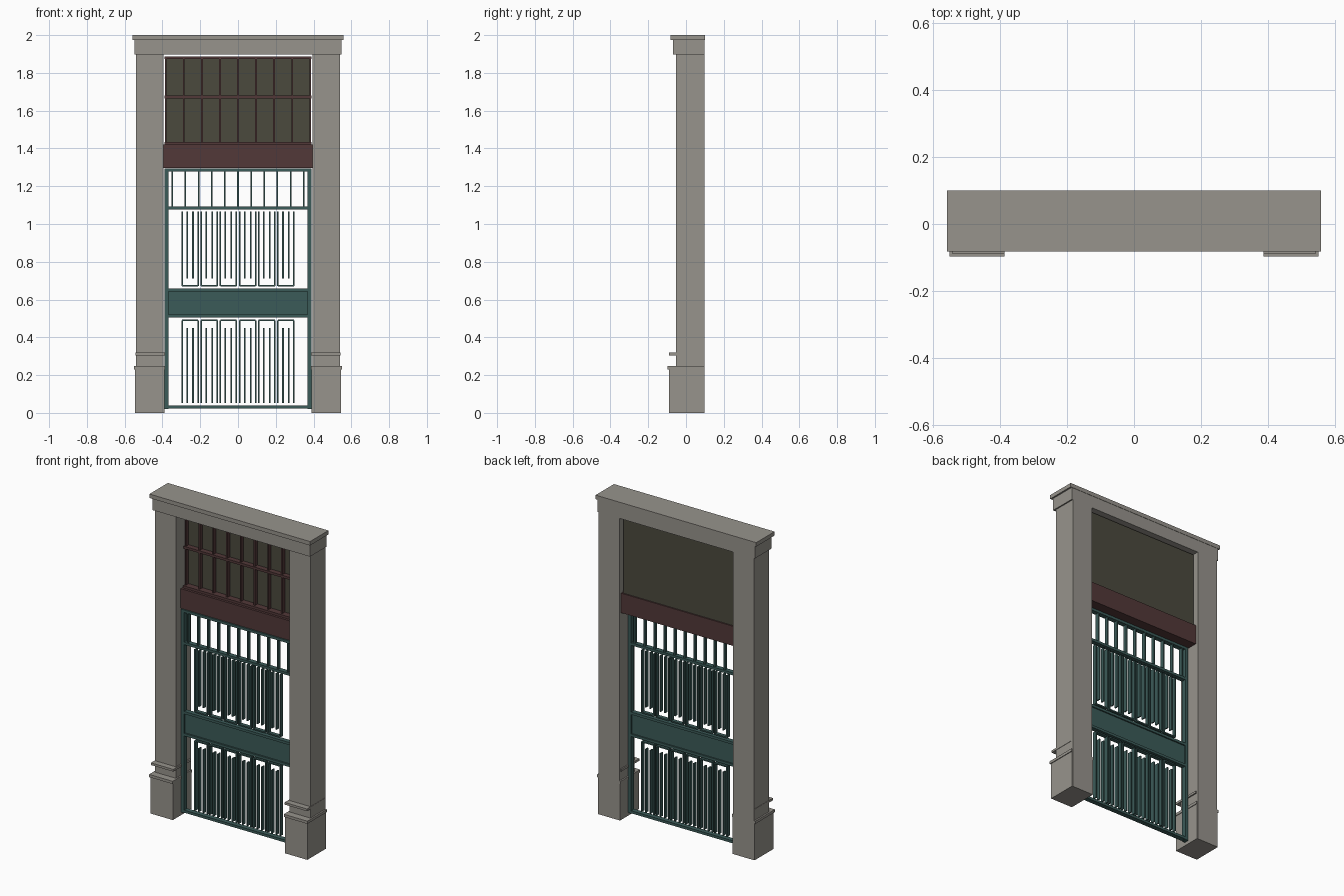
import bpy
import bmesh
from mathutils import Matrix, Vector

cube = bpy.data.objects.get("Cube")
if cube:
    bpy.data.objects.remove(cube, do_unlink=True)


def material(name, r, g, b):
    m = bpy.data.materials.new(name)
    m.use_nodes = True
    m.diffuse_color = (r, g, b, 1)
    bsdf = m.node_tree.nodes["Principled BSDF"]
    bsdf.inputs["Base Color"].default_value = (r, g, b, 1)
    bsdf.inputs["Roughness"].default_value = 0.8
    return m


stone = material("grey stone", 0.31, 0.295, 0.265)
maroon = material("dark maroon", 0.085, 0.04, 0.04)
teal = material("dark teal", 0.044, 0.104, 0.098)
glass = material("dark olive pane", 0.07, 0.067, 0.048)


def boxes(name, mat, items):
    """One object made of boxes, each given as x, y and z ranges."""
    bm = bmesh.new()
    for ranges in items:
        lo, hi = (Vector(c) for c in zip(*ranges))
        size = hi - lo
        bmesh.ops.create_cube(
            bm, size=1,
            matrix=Matrix.Translation((lo + hi) / 2) @ Matrix.Diagonal((*size, 1)))
    mesh = bpy.data.meshes.new(name)
    bm.to_mesh(mesh)
    bm.free()
    mesh.materials.append(mat)
    ob = bpy.data.objects.new(name, mesh)
    bpy.context.collection.objects.link(ob)
    return ob


def span(centre, width):
    return (centre - width / 2, centre + width / 2)


def side_range(side, a, b):
    return tuple(sorted((side * a, side * b)))


# Stone pillars with stepped bases
for side, label in ((1, "left"), (-1, "right")):
    boxes(label + "_pillar", stone, [(side_range(side, 0.395, 0.54), (-0.053, 0.098), (0, 1.9))])
    boxes(label + "_plinth", stone, [
        (side_range(side, 0.39, 0.545), (-0.09, 0.097), (0, 0.23)),
        (side_range(side, 0.386, 0.55), (-0.097, 0.097), (0.23, 0.247))])
    boxes(label + "_base_band", stone, [(side_range(side, 0.387, 0.542), (-0.09, 0.088), (0.305, 0.319))])

# Stone header and cap
boxes("header", stone, [((-0.548, 0.548), (-0.068, 0.098), (1.897, 1.975))])
boxes("header_cap", stone, [((-0.558, 0.558), (-0.082, 0.1), (1.975, 2.0))])

# Upper window: beam, pane and glazing bars
boxes("transom_beam", maroon, [
    ((-0.4, 0.4), (-0.005, 0.08), (1.297, 1.42)),
    ((-0.388, 0.388), (0.01, 0.07), (1.42, 1.435))])
boxes("window_pane", glass, [((-0.383, 0.383), (0.05, 0.072), (1.42, 1.886))])
boxes("window_rails", maroon, [
    ((-0.39, 0.39), (0.018, 0.05), span(z, 0.015)) for z in (1.672, 1.88)])
boxes("window_bars", maroon, [
    (span(i * 0.0955, 0.009), (0.024, 0.05), (1.43, 1.88)) for i in range(-4, 5)])

# Gate frame
front, back = -0.01, 0.02
depth = (front, back)
boxes("gate_stiles", teal, [
    (side_range(s, 0.367, 0.389), depth, (0.02, 1.295)) for s in (1, -1)])
boxes("gate_rails", teal, [
    ((-0.37, 0.37), depth, span(z, 0.016))
    for z in (0.03, 0.512, 0.65, 1.085, 1.287)])
boxes("gate_panel", teal, [((-0.37, 0.37), (0, 0.012), (0.515, 0.645))])

# Short bars along the top of the gate
bar_depth = (-0.006, 0.018)
boxes("top_bars", teal, [
    (span(i * 0.0695, 0.008), bar_depth, (1.09, 1.282)) for i in range(-5, 6)])


def bar_frames(name, z_closed, z_open, inset):
    """Row of narrow open frames, each with two shorter inner bars."""
    low, high = sorted((z_closed, z_open))
    inner = sorted((inset, z_open))
    items = []
    for i in range(6):
        c = (i - 2.5) * 0.1015
        for s in (1, -1):
            items.append((span(c + s * 0.0425, 0.008), bar_depth, (low, high)))
            items.append((span(c + s * 0.0155, 0.008), bar_depth, inner))
        items.append((span(c, 0.085), bar_depth, span(z_closed, 0.008)))
    boxes(name, teal, items)


bar_frames("middle_bars", 0.673, 1.065, 0.712)
bar_frames("lower_bars", 0.49, 0.052, 0.45)
